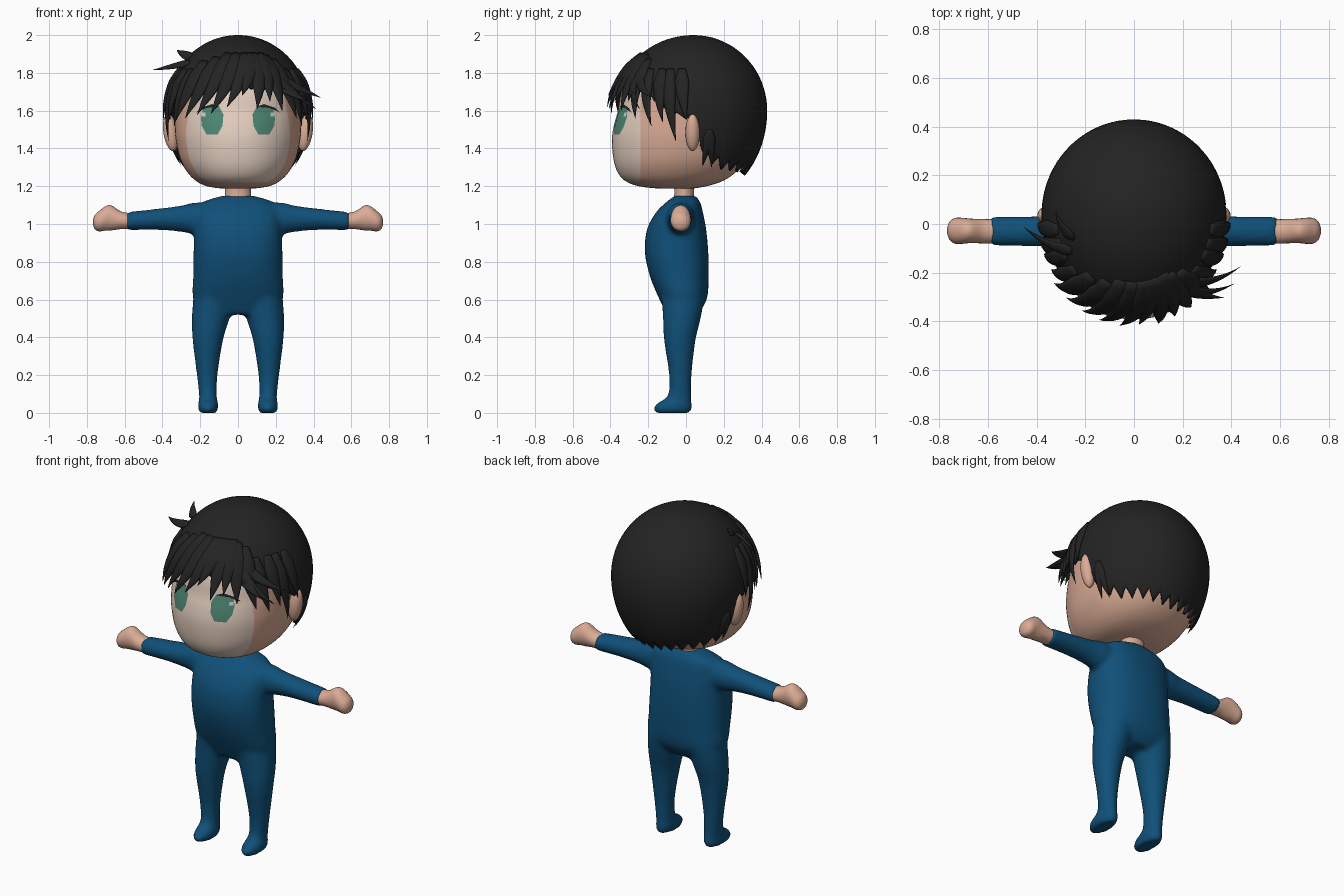
import bpy, bmesh
from math import sin, cos, acos, pi, radians, sqrt
from mathutils import Vector, Matrix
from mathutils.bvhtree import BVHTree

cube = bpy.data.objects.get("Cube")
if cube:
    bpy.data.objects.remove(cube, do_unlink=True)


def material(name, *rgb):
    mat = bpy.data.materials.new(name)
    mat.use_nodes = True
    mat.diffuse_color = (*rgb, 1)
    mat.node_tree.nodes["Principled BSDF"].inputs["Base Color"].default_value = (*rgb, 1)
    return mat


BLUE = material("suit blue", .005, .08, .19)
SKIN = material("skin", .7, .41, .3)
PALE = material("pale face", .77, .62, .52)
HAIR = material("black hair", .017, .017, .017)
GREEN = material("eye green", .075, .24, .17)
GLINT = material("eye glint", .6, .62, .58)


def finish(bm, name, *mats, fix=True):
    """Turn a bmesh into a smooth-shaded object."""
    if fix:
        bmesh.ops.recalc_face_normals(bm, faces=bm.faces[:])
    for f in bm.faces:
        f.smooth = True
    mesh = bpy.data.meshes.new(name)
    bm.to_mesh(mesh)
    bm.free()
    for m in mats:
        mesh.materials.append(m)
    obj = bpy.data.objects.new(name, mesh)
    bpy.context.collection.objects.link(obj)
    return obj


def skin_rings(bm, rings):
    """Bridge closed rings of points and cap both ends."""
    loops = [[bm.verts.new(p) for p in ring] for ring in rings]
    n = len(loops[0])
    for a, b in zip(loops, loops[1:]):
        for i in range(n):
            j = (i + 1) % n
            bm.faces.new((a[i], a[j], b[j], b[i]))
    bm.faces.new(loops[0])
    bm.faces.new(loops[-1])


def catmull(p, i, t):
    a, b, c, d = (p[min(max(i + k, 0), len(p) - 1)] for k in (-1, 0, 1, 2))
    return [(2 * q + (r - o) * t + (2 * o - 5 * q + 4 * r - s) * t * t
             + (3 * q - o - 3 * r + s) * t ** 3) / 2 for o, q, r, s in zip(a, b, c, d)]


def loft(bm, keys, axis="Z", side=1, segs=32, power=2.0, steps=4):
    """Keys are (position, centre u, centre v, radius u, radius v) along an axis."""
    dense = [catmull(keys, i, k / steps) for i in range(len(keys) - 1) for k in range(steps)]
    rings = []
    for w, cu, cv, ru, rv in dense + [keys[-1]]:
        ring = []
        for i in range(segs):
            c, s = cos(2 * pi * i / segs), sin(2 * pi * i / segs)
            k = (abs(c) ** power + abs(s) ** power) ** (-1 / power)
            u, v = cu + ru * c * k, cv + rv * s * k
            x, y, z = (u, v, w) if axis == "Z" else (w, u, v)
            ring.append((x * side, y, z))
        rings.append(ring)
    skin_rings(bm, rings)


# One-piece suit: torso, legs with feet, and sleeves fused together
TORSO = [(.52, 0, -.02, .15, .08), (.6, 0, -.015, .235, .125), (.72, 0, -.035, .237, .155),
         (.85, 0, -.05, .235, .168), (.97, 0, -.05, .232, .157), (1.06, 0, -.035, .225, .125),
         (1.115, 0, -.015, .19, .09), (1.15, 0, -.005, .08, .055)]
LEG = [(0, .158, -.07, .045, .09), (.025, .158, -.07, .054, .104), (.055, .158, -.06, .052, .09),
       (.09, .159, -.035, .047, .063), (.2, .163, -.03, .055, .06), (.38, .16, -.033, .08, .083),
       (.5, .145, -.022, .1, .1), (.62, .125, -.015, .11, .115)]
SLEEVE = [(.08, -.03, 1.03, .07, .07), (.22, -.03, 1.03, .075, .085), (.3, -.03, 1.028, .065, .07),
          (.42, -.03, 1.025, .062, .057), (.59, -.03, 1.015, .06, .048)]
bm = bmesh.new()
loft(bm, TORSO, power=2.4)
for side in (1, -1):
    loft(bm, LEG, side=side)
    loft(bm, SLEEVE, "X", side)
suit = finish(bm, "bodysuit", BLUE)
remesh = suit.modifiers.new("fuse", "REMESH")
remesh.mode = "VOXEL"
remesh.voxel_size = .013
remesh.use_smooth_shade = True
relax = suit.modifiers.new("relax", "SMOOTH")
relax.factor = .5
relax.iterations = 8

# Mitten hands with a raised thumb bump
HAND = [(.57, -.03, 1.015, .05, .042), (.62, -.03, 1.02, .05, .047), (.67, -.028, 1.032, .05, .066),
        (.7, -.028, 1.03, .053, .065), (.735, -.028, 1.015, .053, .054), (.758, -.028, 1.01, .038, .038),
        (.768, -.028, 1.01, .012, .012)]
for side, label in ((1, "left"), (-1, "right")):
    bm = bmesh.new()
    loft(bm, HAND, "X", side, segs=24)
    finish(bm, label + "_hand", SKIN)

# Neck
bm = bmesh.new()
loft(bm, [(1.1, 0, -.01, .078, .06), (1.16, 0, -.01, .068, .052), (1.24, 0, -.01, .07, .055)])
finish(bm, "neck", SKIN)

# Head, given as height, front, back and half width, with a pale face panel
HEAD = [(1.187, -.14, .03, .08), (1.2, -.25, .11, .165), (1.23, -.325, .2, .225),
        (1.28, -.365, .27, .272), (1.35, -.385, .32, .308), (1.45, -.392, .36, .33),
        (1.53, -.38, .37, .335), (1.6, -.36, .375, .335), (1.7, -.34, .36, .325),
        (1.8, -.28, .31, .28), (1.9, -.19, .22, .19), (1.95, -.08, .11, .09)]
bm = bmesh.new()
loft(bm, [(z, 0, (f + b) / 2, r, (b - f) / 2) for z, f, b, r in HEAD], segs=72, power=2.15)
for point, normal in (((0, -.24, 0), (0, 1, 0)), ((0, 0, 1.222), (0, 0, 1))):
    bmesh.ops.bisect_plane(bm, geom=bm.verts[:] + bm.edges[:] + bm.faces[:],
                           plane_co=point, plane_no=normal)
for f in bm.faces:
    c = f.calc_center_median()
    f.material_index = int(c.y < -.24 and c.z > 1.222)
bm.normal_update()
surface = BVHTree.FromBMesh(bm)
finish(bm, "head", SKIN, PALE)

# Ears
for side, label in ((1, "left"), (-1, "right")):
    bm = bmesh.new()
    place = (Matrix.Translation((side * .357, .035, 1.485)) @ Matrix.Rotation(side * .15, 4, "Y")
             @ Matrix.Diagonal((.038, .038, .1, 1)))
    bmesh.ops.create_uvsphere(bm, u_segments=20, v_segments=14, radius=1, matrix=place)
    finish(bm, label + "_ear", SKIN)


def face_plate(name, outline, mat, gap):
    """Lay a thin painted shape on the front of the head."""
    bm = bmesh.new()

    def drop(x, z):
        hit = surface.ray_cast(Vector((x, -2, z)), Vector((0, 1, 0)))[0]
        return bm.verts.new((x, hit.y - gap, z))
    cx = sum(p[0] for p in outline) / len(outline)
    cz = sum(p[1] for p in outline) / len(outline)
    rings = [[drop(cx + (x - cx) * k / 4, cz + (z - cz) * k / 4) for x, z in outline] for k in range(1, 5)]
    mid, n = drop(cx, cz), len(outline)
    for i in range(n):
        j = (i + 1) % n
        bm.faces.new((mid, rings[0][i], rings[0][j]))
        for a, b in zip(rings, rings[1:]):
            bm.faces.new((a[i], b[i], b[j], a[j]))
    bm.normal_update()
    for f in bm.faces:
        if f.normal.y > 0:
            f.normal_flip()
    return finish(bm, name, mat, fix=False)


# Painted eyes with lashes and a glint
EYE = [(-.03, 1.475), (.03, 1.475), (.055, 1.52), (.06, 1.57), (.045, 1.62),
       (-.035, 1.625), (-.06, 1.58), (-.055, 1.52)]
LASH = [(-.04, 1.62), (0, 1.635), (.06, 1.615), (.085, 1.59), (.06, 1.607), (0, 1.622)]
SPARK = [(.035, 1.57), (.055, 1.57), (.055, 1.59), (.035, 1.59)]
for side, label in ((1, "left"), (-1, "right")):
    for part, shape, mat, gap in (("eye", EYE, GREEN, .004), ("eyelash", LASH, HAIR, .006),
                                  ("eye_glint", SPARK, GLINT, .007)):
        face_plate(f"{label}_{part}", [(side * (x + .137), z) for x, z in shape], mat, gap)


def cap_point(deg, z, grow=1.0):
    """Point on the hair dome; zero degrees is the front, positive toward the model's left."""
    u = (z - 1.6) / (.4 if z > 1.6 else .48)
    s = sqrt(max(0, 1 - u * u)) * grow
    c = cos(radians(deg))
    return Vector((.38 * s * sin(radians(deg)), .04 - (.42 if c > 0 else .39) * s * c, z))


# Hair dome with a jagged lower edge
EDGE = [(0, 1.74), (50, 1.73), (72, 1.6), (92, 1.56), (99, 1.39), (120, 1.34), (181, 1.31)]


def edge_height(deg):
    deg = abs(deg)
    for (a, za), (b, zb) in zip(EDGE, EDGE[1:]):
        if a <= deg <= b:
            z = za + (zb - za) * (deg - a) / (b - a)
    tooth = abs(deg % 12 / 6 - 1)
    return z - (.055 * tooth if deg > 95 else .02 * tooth)


bm = bmesh.new()
COLS, ROWS = 180, 28
top = bm.verts.new((0, .04, 2))
columns = []
for i in range(COLS):
    deg = i * 360 / COLS - 180
    low = (edge_height(deg) - 1.6) / (.4 if edge_height(deg) > 1.6 else .48)
    column = []
    for j in range(1, ROWS + 1):
        u = cos(acos(low) * j / ROWS)
        column.append(bm.verts.new(cap_point(deg, 1.6 + u * (.4 if u > 0 else .48))))
    columns.append(column)
for i in range(COLS):
    a, b = columns[i], columns[(i + 1) % COLS]
    bm.faces.new((top, a[0], b[0]))
    for j in range(ROWS - 1):
        bm.faces.new((a[j], a[j + 1], b[j + 1], b[j]))
dome = finish(bm, "hair_dome", HAIR)
shell = dome.modifiers.new("thickness", "SOLIDIFY")
shell.thickness = .018
shell.offset = -1


def locks(name, specs, width, lift):
    """Tapered locks; each spec is (root angle, root height, tip angle, tip height)."""
    bm = bmesh.new()
    steps, sides = 12, 10
    for a0, z0, a1, z1 in specs:
        path = [cap_point(a0 + (a1 - a0) * t ** 1.3, z0 + (z1 - z0) * t, 1 + lift * t ** 1.4)
                for t in (k / steps for k in range(steps + 1))]
        rings = []
        for k, p in enumerate(path):
            t = k / steps
            along = (path[min(k + 1, steps)] - path[max(k - 1, 0)]).normalized()
            out = p - Vector((0, .04, 1.6))
            across = along.cross(out).normalized()
            out = across.cross(along)
            w = width * max(.03, (1 - t ** 1.9) * min(1, .5 + 2 * t))
            rings.append([p + across * w * cos(q) + out * w * .42 * sin(q)
                          for q in (2 * pi * m / sides for m in range(sides))])
        skin_rings(bm, rings)
    return finish(bm, name, HAIR)


# Fringe swept toward the model's right, side locks, nape tips and stray locks
locks("fringe", [(-38, 1.86, -52, 1.55), (-24, 1.88, -42, 1.56), (-12, 1.9, -31, 1.58), (-2, 1.9, -20, 1.585),
                 (8, 1.9, -8, 1.62), (14, 1.9, 3, 1.68), (20, 1.9, 14, 1.61), (27, 1.9, 24, 1.65),
                 (32, 1.89, 34, 1.6), (40, 1.87, 48, 1.56)], .052, .1)
locks("side_locks", [(s * a, 1.82, s * b, z) for s in (1, -1) for a, b, z in
                     ((50, 59, 1.52), (62, 68, 1.54), (70, 77, 1.44), (80, 85, 1.55))], .042, .05)
locks("nape_locks", [(s * 103, 1.5, s * b, z) for s in (1, -1) for b, z in ((99, 1.31), (108, 1.3))], .03, .01)
locks("left_stray_locks", [(35, 1.8, 58, 1.61), (42, 1.78, 66, 1.67), (38, 1.74, 50, 1.65)], .032, .28)
locks("right_stray_locks", [(-62, 1.86, -84, 1.815), (-70, 1.88, -92, 1.92)], .03, .42)
